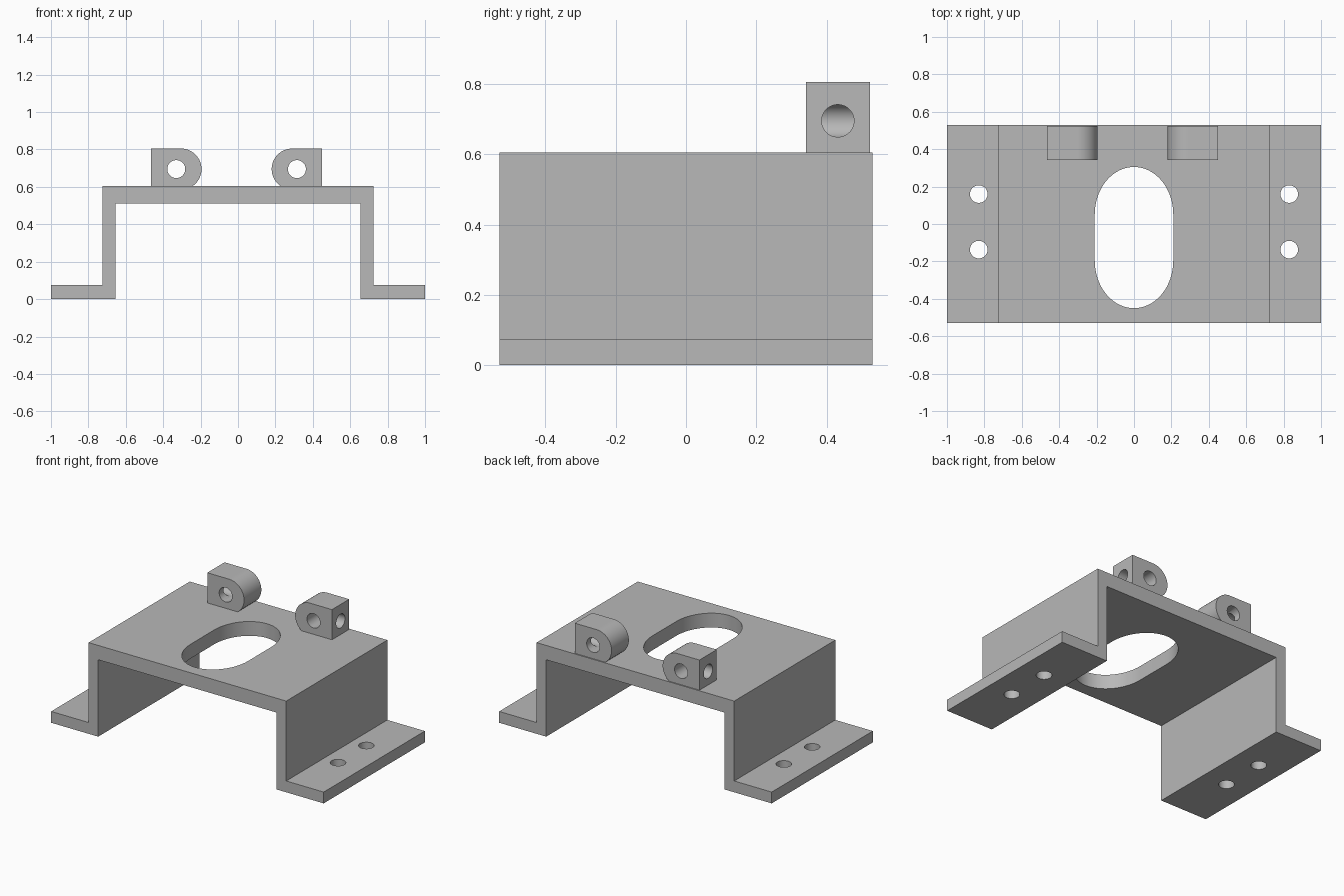
import bpy, bmesh
from math import sin, cos, pi, acos
from mathutils import Matrix, Vector

if "Cube" in bpy.data.objects:
    bpy.data.objects.remove(bpy.data.objects["Cube"])

grey = bpy.data.materials.new("plain grey")
grey.use_nodes = True
colour = (0.48, 0.48, 0.48, 1)
grey.diffuse_color = colour
grey.node_tree.nodes["Principled BSDF"].inputs["Base Color"].default_value = colour

# Axis frames: profile (u, v) and extrusion direction w
AXES = {"X": ((0, 1, 0), (0, 0, 1), (1, 0, 0)),
        "Y": ((1, 0, 0), (0, 0, 1), (0, 1, 0)),
        "Z": ((1, 0, 0), (0, 1, 0), (0, 0, 1))}


def prism(name, profile, axis, start, end):
    """Extrude a closed 2D profile along an axis."""
    u, v, w = (Vector(a) for a in AXES[axis])
    bm = bmesh.new()
    face = bm.faces.new([bm.verts.new(u * a + v * b + w * start) for a, b in profile])
    side = bmesh.ops.extrude_face_region(bm, geom=[face])
    moved = [g for g in side["geom"] if isinstance(g, bmesh.types.BMVert)]
    bmesh.ops.translate(bm, verts=moved, vec=w * (end - start))
    bmesh.ops.recalc_face_normals(bm, faces=bm.faces)
    mesh = bpy.data.meshes.new(name)
    bm.to_mesh(mesh)
    bm.free()
    mesh.materials.append(grey)
    obj = bpy.data.objects.new(name, mesh)
    bpy.context.collection.objects.link(obj)
    return obj


def arc(cx, cy, rx, ry, a0, a1, steps):
    return [(cx + rx * cos(a0 + (a1 - a0) * i / steps),
             cy + ry * sin(a0 + (a1 - a0) * i / steps)) for i in range(steps + 1)]


def circle(cx, cy, r):
    return arc(cx, cy, r, r, 0, 2 * pi, 48)[:-1]


def cut(obj, cutters):
    """Subtract each cutter, then smooth the curved walls."""
    bpy.ops.object.select_all(action="DESELECT")
    bpy.context.view_layer.objects.active = obj
    obj.select_set(True)
    for cutter in cutters:
        cutter.hide_render = True
        mod = obj.modifiers.new("cut", "BOOLEAN")
        mod.operation = "DIFFERENCE"
        mod.solver = "EXACT"
        mod.object = cutter
        bpy.ops.object.modifier_apply(modifier=mod.name)
        bpy.data.objects.remove(cutter)
    bpy.ops.object.shade_smooth_by_angle(angle=pi / 6)


# Hat-shaped bracket with two feet
half = [(0.655, 0.51), (0.655, 0), (1, 0), (1, 0.075), (0.725, 0.075), (0.725, 0.605)]
outline = half + [(-x, z) for x, z in reversed(half)]
bracket = prism("bracket", outline, "Y", -0.53, 0.53)

# Long slot in the deck and two bolt holes in each foot
slot = arc(0, 0.05, 0.21, 0.255, 0, pi, 32) + arc(0, -0.195, 0.21, 0.255, pi, 2 * pi, 32)
cutters = [prism("slot_cutter", slot, "Z", 0.4, 0.7)]
for x in (-0.83, 0.83):
    for y in (-0.137, 0.16):
        cutters.append(prism("bolt_cutter", circle(x, y, 0.047), "Z", -0.1, 0.2))
cut(bracket, cutters)

# Hinge lugs: square outside, rounded inside, cross-drilled from the outer face
Z_MID, R = 0.695, 0.11
for name, side, outer in (("left_lug", 1, 0.45), ("right_lug", -1, 0.465)):
    base = 0.6
    cx, cz = outer - 0.16, 0.805 - R
    low = pi + acos(1 - 0) + (pi / 2 - acos((cz - base) / R))
    rounded = arc(cx, cz, R, R, pi / 2, low, 28)
    profile = [(side * x, z) for x, z in [(outer, base), (outer, 0.805)] + rounded]
    lug = prism(name, profile, "Y", 0.342, 0.523)
    pin = side * (outer - 0.135)
    cut(lug, [prism("pin_cutter", circle(pin, Z_MID, 0.048), "Y", 0.2, 0.7),
              prism("cross_cutter", circle(0.432, Z_MID, 0.046), "X",
                    pin, side * 0.6)])
